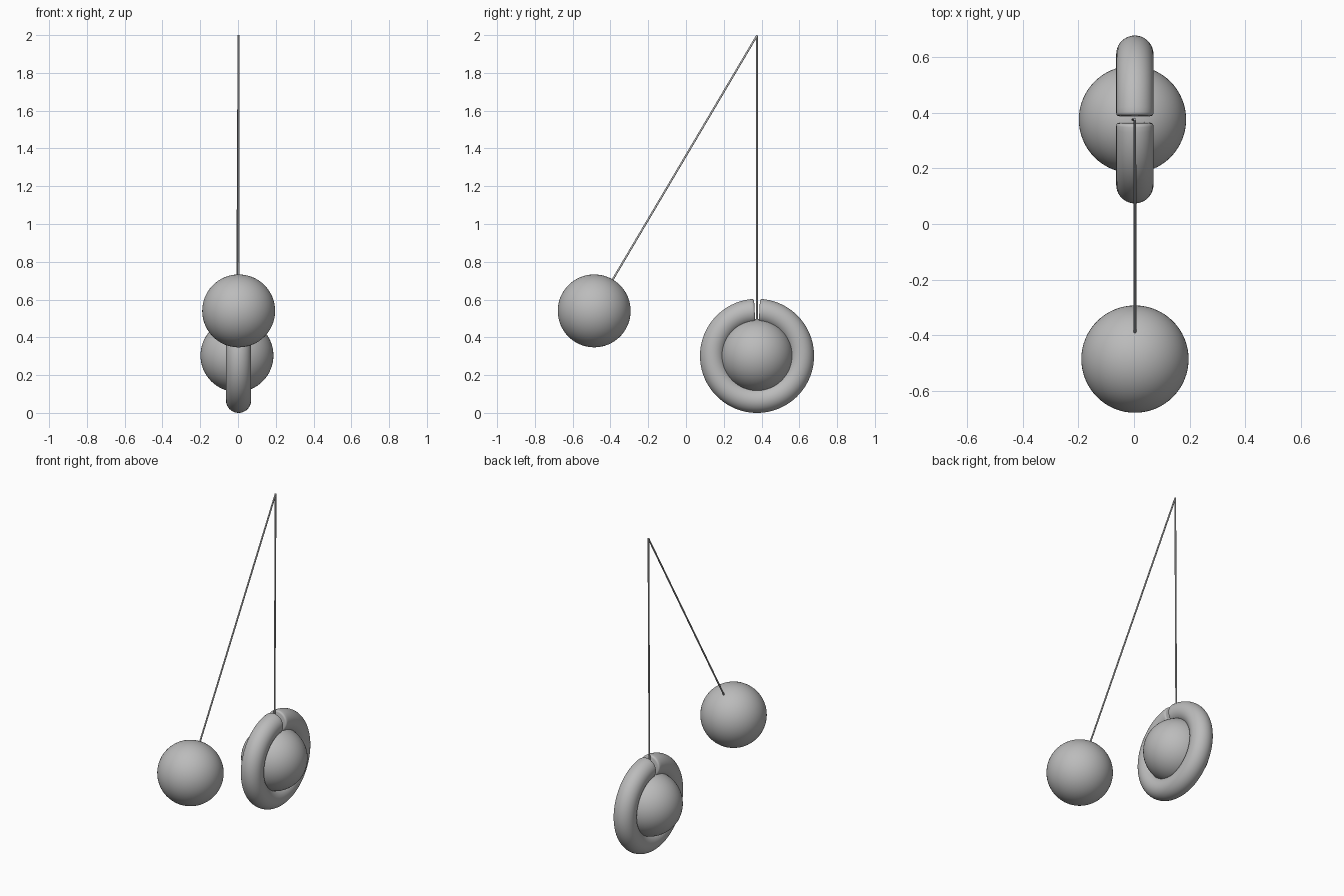
import bpy, bmesh, math
from mathutils import Vector

if "Cube" in bpy.data.objects:
    bpy.data.objects.remove(bpy.data.objects["Cube"])

grey = bpy.data.materials.new("plain grey")
grey.diffuse_color = (0.5, 0.5, 0.5, 1)
grey.use_nodes = True
grey.node_tree.nodes["Principled BSDF"].inputs["Base Color"].default_value = grey.diffuse_color

BALL_R = 0.193
APEX = Vector((0.003, 0.376, 2.0))
SWING = Vector((0.0035, -0.486, 0.54))
REST = Vector((-0.0055, 0.376, 0.304))
RING = Vector((0.003, 0.376, 0.302))


def finish(obj, name, angle=40):
    obj.name = name
    obj.data.materials.clear()
    obj.data.materials.append(grey)
    bpy.ops.object.select_all(action='DESELECT')
    obj.select_set(True)
    bpy.context.view_layer.objects.active = obj
    bpy.ops.object.shade_smooth_by_angle(angle=math.radians(angle))


def ball(name, loc):
    bpy.ops.mesh.primitive_uv_sphere_add(segments=64, ring_count=32, radius=BALL_R, location=loc)
    finish(bpy.context.object, name)


def string(name, a, b, r=0.005):
    d = b - a
    bpy.ops.mesh.primitive_cylinder_add(vertices=12, radius=r, depth=d.length, location=(a + b) / 2)
    o = bpy.context.object
    o.rotation_euler = d.to_track_quat('Z', 'Y').to_euler()
    finish(o, name)


def split_ring(name, centre, major, minor, half_gap):
    # round section swept almost full circle, with softly rounded flat ends
    bm = bmesh.new()
    soft = 0.010
    ends = [(half_gap + soft * (1 - math.sin(t)) / major, minor - soft * (1 - math.cos(t)))
            for t in (math.pi / 2, math.pi / 3, math.pi / 6, 0)]
    n = 96
    a0 = ends[-1][0]
    span = 2 * math.pi - 2 * a0
    mid = [(a0 + span * i / n, minor) for i in range(1, n)]
    stations = []
    # end rounding: section grows from the cut face to full size
    for t in (0, math.pi / 6, math.pi / 3, math.pi / 2):
        stations.append((half_gap + soft * (1 - math.cos(t)) / major,
                         minor - soft * (1 - math.sin(t))))
    stations += [s for s in mid if stations[-1][0] < s[0] < 2 * math.pi - stations[-1][0]]
    stations += [(2 * math.pi - a, r) for a, r in reversed(stations[:4])]
    k = 40
    loops = []
    for a, r in stations:
        loop = []
        for j in range(k):
            p = 2 * math.pi * j / k
            rad = major + r * math.cos(p)
            loop.append(bm.verts.new((r * math.sin(p), rad * math.sin(a), rad * math.cos(a))))
        loops.append(loop)
    for l0, l1 in zip(loops, loops[1:]):
        for j in range(k):
            bm.faces.new((l0[j], l0[(j + 1) % k], l1[(j + 1) % k], l1[j]))
    bm.faces.new(loops[0])
    bm.faces.new(loops[-1])
    bmesh.ops.recalc_face_normals(bm, faces=bm.faces)
    me = bpy.data.meshes.new(name)
    bm.to_mesh(me)
    bm.free()
    o = bpy.data.objects.new(name, me)
    o.location = centre
    bpy.context.collection.objects.link(o)
    finish(o, name)


# two hanging balls and their strings
ball("swinging_ball", SWING)
ball("resting_ball", REST)
for nm, c in (("swinging_string", SWING), ("resting_string", REST)):
    string(nm, APEX - Vector((0, 0, 0.002)), c + (APEX - c).normalized() * (BALL_R - 0.01))

# split ring holding the resting ball
split_ring("split_ring", RING, 0.235, 0.067, math.radians(3.0))
